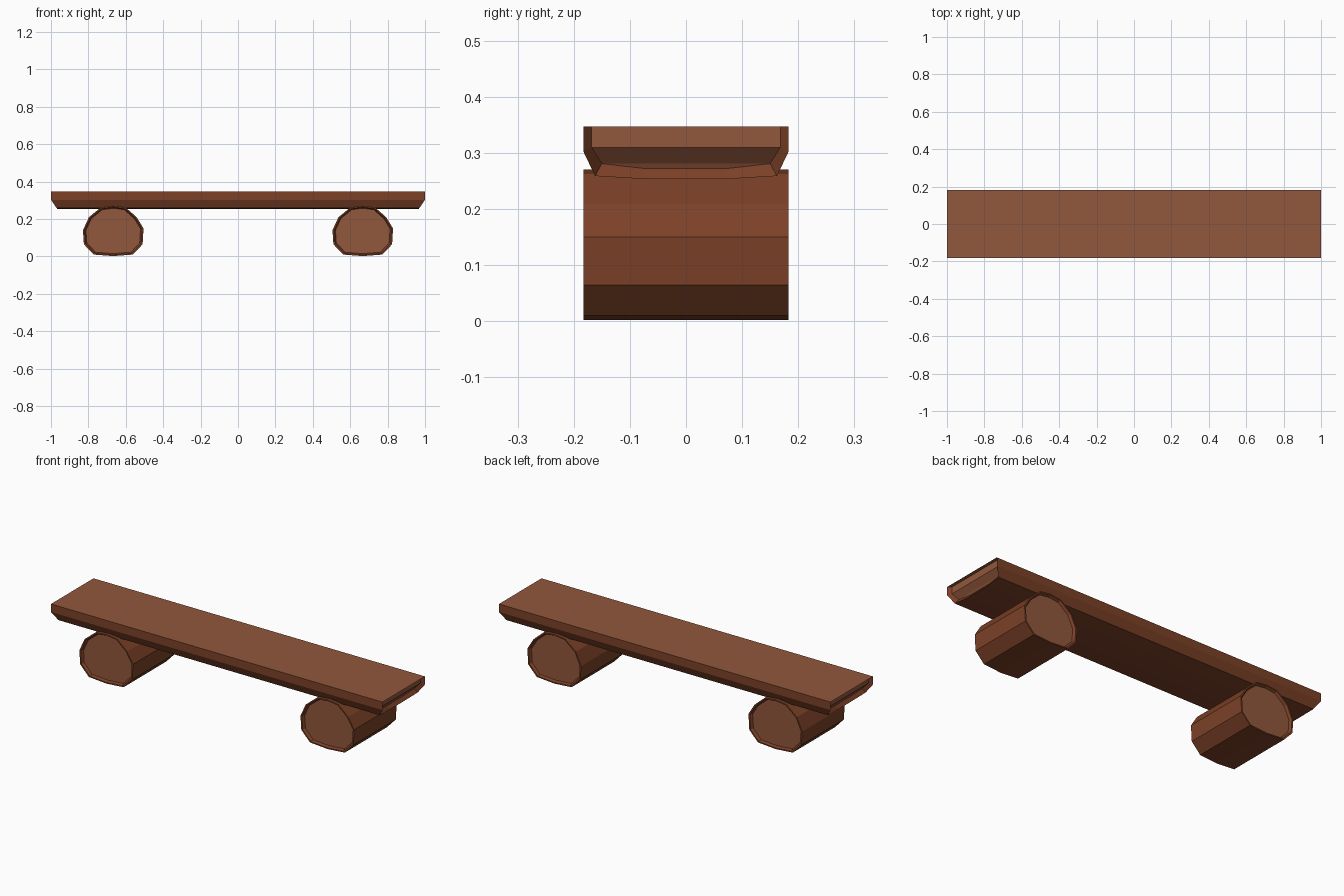
import bpy
from mathutils import Vector

if "Cube" in bpy.data.objects:
    bpy.data.objects.remove(bpy.data.objects["Cube"])


def material(name, color):
    m = bpy.data.materials.new(name)
    m.diffuse_color = (*color, 1)
    m.use_nodes = True
    m.node_tree.nodes["Principled BSDF"].inputs["Base Color"].default_value = m.diffuse_color
    return m


bark = material("bark", (0.20, 0.052, 0.020))
wood = material("cut_wood", (0.285, 0.095, 0.045))


def loft(name, rings, wood_sides=()):
    """Join matching rings of points; caps and chosen strips are cut wood."""
    n = len(rings[0])
    verts = [p for r in rings for p in r]
    faces, mats = [], []
    for k in range(len(rings) - 1):
        for i in range(n):
            j = (i + 1) % n
            faces.append((k * n + i, k * n + j, (k + 1) * n + j, (k + 1) * n + i))
            mats.append(1 if i in wood_sides else 0)
    last = (len(rings) - 1) * n
    # end caps, split where the cut face bends
    if wood_sides:
        for o in (0, last):
            for q in ((0, 1, n - 2, n - 1), (1, 2, n - 3, n - 2), tuple(range(2, n - 2))):
                faces.append(tuple(o + i for i in q))
                mats.append(1)
    else:
        faces += [tuple(range(n)), tuple(range(last, last + n))]
        mats += [1, 1]
    me = bpy.data.meshes.new(name)
    me.from_pydata(verts, [], faces)
    me.materials.append(bark)
    me.materials.append(wood)
    for p, m in zip(me.polygons, mats):
        p.material_index = m
    ob = bpy.data.objects.new(name, me)
    bpy.context.collection.objects.link(ob)
    bpy.context.view_layer.objects.active = ob
    ob.select_set(True)
    bpy.ops.object.mode_set(mode='EDIT')
    bpy.ops.mesh.select_all(action='SELECT')
    bpy.ops.mesh.normals_make_consistent(inside=False)
    bpy.ops.object.mode_set(mode='OBJECT')
    ob.select_set(False)
    return ob


# Seat plank: half-log section, (x, y, z) of the rim and of the recessed cut face
def mirrored(half):
    return half + [(x, -y, z) for x, y, z in reversed(half)]


rim = mirrored([(1, .183, .347), (1, .183, .303), (.97, .162, .259), (.965, .07, .2535)])
inner = mirrored([(.982, .168, .347), (.982, .168, .31), (.955, .15, .281), (.95, .07, .272)])
flip = lambda ring: [(-x, y, z) for x, y, z in ring]
loft("seat_plank", [flip(inner), flip(rim), rim, inner], wood_sides=(7,))

# Supporting logs: irregular section (x, z) about the log centre line
section = [(-.105, .010), (0, .002), (.105, .010), (.157, .065), (.162, .150), (.125, .210),
           (.065, .263), (.0, .271), (-.065, .263), (-.130, .210), (-.162, .140), (-.157, .065)]
centre = Vector((0, .136))


def log_ring(cx, y, scale):
    pts = [centre + (Vector(p) - centre) * scale for p in section]
    return [(cx + p.x, y, p.y) for p in pts]


for side, cx in (("left", -.667), ("right", .667)):
    loft(side + "_log", [log_ring(cx, y, s) for y, s in
                         ((-.170, .90), (-.183, .95), (-.183, 1), (.183, 1), (.183, .95), (.170, .90))])
